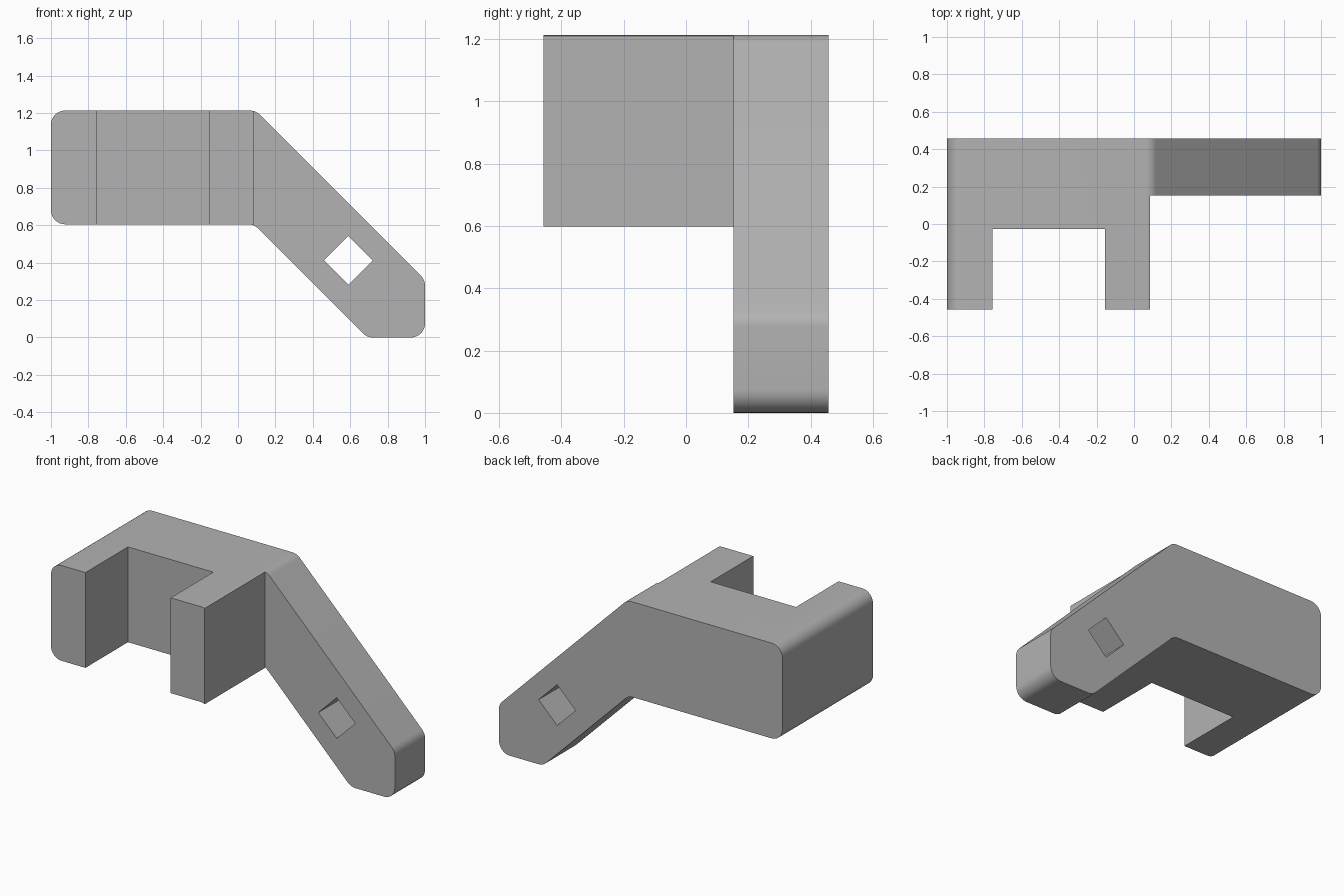
import bpy
import bmesh
import math
from mathutils import Matrix, Vector

default = bpy.data.objects.get("Cube")
if default:
    bpy.data.objects.remove(default, do_unlink=True)

BACK, FRONT = 0.457, -0.457
ARM_FRONT = 0.153

grey = bpy.data.materials.new("plain grey")
grey.use_nodes = True
colour = (0.45, 0.45, 0.45, 1)
grey.diffuse_color = colour
grey.node_tree.nodes["Principled BSDF"].inputs["Base Color"].default_value = colour


def add_object(name, bm):
    bmesh.ops.recalc_face_normals(bm, faces=bm.faces)
    mesh = bpy.data.meshes.new(name)
    bm.to_mesh(mesh)
    bm.free()
    mesh.materials.append(grey)
    obj = bpy.data.objects.new(name, mesh)
    bpy.context.collection.objects.link(obj)
    return obj


def fillet(corners, radius, steps=8):
    """Round every corner of a closed 2D outline."""
    points = []
    for i, corner in enumerate(corners):
        p = Vector(corner)
        a = (Vector(corners[i - 1]) - p).normalized()
        b = (Vector(corners[(i + 1) % len(corners)]) - p).normalized()
        half = a.angle(b) / 2
        centre = p + (a + b).normalized() * radius / math.sin(half)
        start = p + a * radius / math.tan(half) - centre
        end = p + b * radius / math.tan(half) - centre
        sweep = math.pi - 2 * half
        for s in range(steps + 1):
            t = s / steps
            arc = start * math.sin((1 - t) * sweep) + end * math.sin(t * sweep)
            points.append(centre + arc / math.sin(sweep))
    return points


def prism(name, outline, y0, y1):
    bm = bmesh.new()
    face = bm.faces.new([bm.verts.new((x, y0, z)) for x, z in outline])
    extruded = bmesh.ops.extrude_face_region(bm, geom=[face])["geom"]
    verts = [v for v in extruded if isinstance(v, bmesh.types.BMVert)]
    bmesh.ops.translate(bm, verts=verts, vec=(0, y1 - y0, 0))
    return add_object(name, bm)


def cut_box(target, x, y, z, turn=0):
    """Subtract a box given by its ranges, turned about y."""
    bm = bmesh.new()
    centre = Vector([sum(r) / 2 for r in (x, y, z)])
    size = [r[1] - r[0] for r in (x, y, z)]
    matrix = Matrix.Translation(centre) @ Matrix.Rotation(turn, 4, "Y") @ Matrix.Diagonal((*size, 1))
    bmesh.ops.create_cube(bm, size=1, matrix=matrix)
    cutter = add_object("cutter", bm)
    cutter.hide_render = True
    mod = target.modifiers.new("cut", "BOOLEAN")
    mod.operation = "DIFFERENCE"
    mod.solver = "EXACT"
    mod.object = cutter
    bpy.context.view_layer.objects.active = target
    bpy.ops.object.modifier_apply(modifier=mod.name)
    bpy.data.objects.remove(cutter, do_unlink=True)


# Bent bracket: full-depth rounded profile
outline = fillet([(-1, 0.605), (-1, 1.213), (0.095, 1.213), (1, 0.308),
                  (1, 0), (0.69, 0), (0.085, 0.605)], 0.075)
bracket = prism("bracket", outline, FRONT, BACK)

# Thin the sloping arm
cut_box(bracket, (0.085, 2), (-1, ARM_FRONT), (-1, 2))
# Notch between the two prongs
cut_box(bracket, (-0.757, -0.155), (-1, -0.028), (-1, 2))
# Square hole through the arm, turned on its corner
side = 0.13 / math.sqrt(2)
cut_box(bracket, (0.59 - side, 0.59 + side), (-1, 1), (0.412 - side, 0.412 + side), math.pi / 4)

bpy.ops.object.select_all(action="DESELECT")
bracket.select_set(True)
bpy.context.view_layer.objects.active = bracket
bpy.ops.object.shade_smooth_by_angle(angle=math.radians(30))
